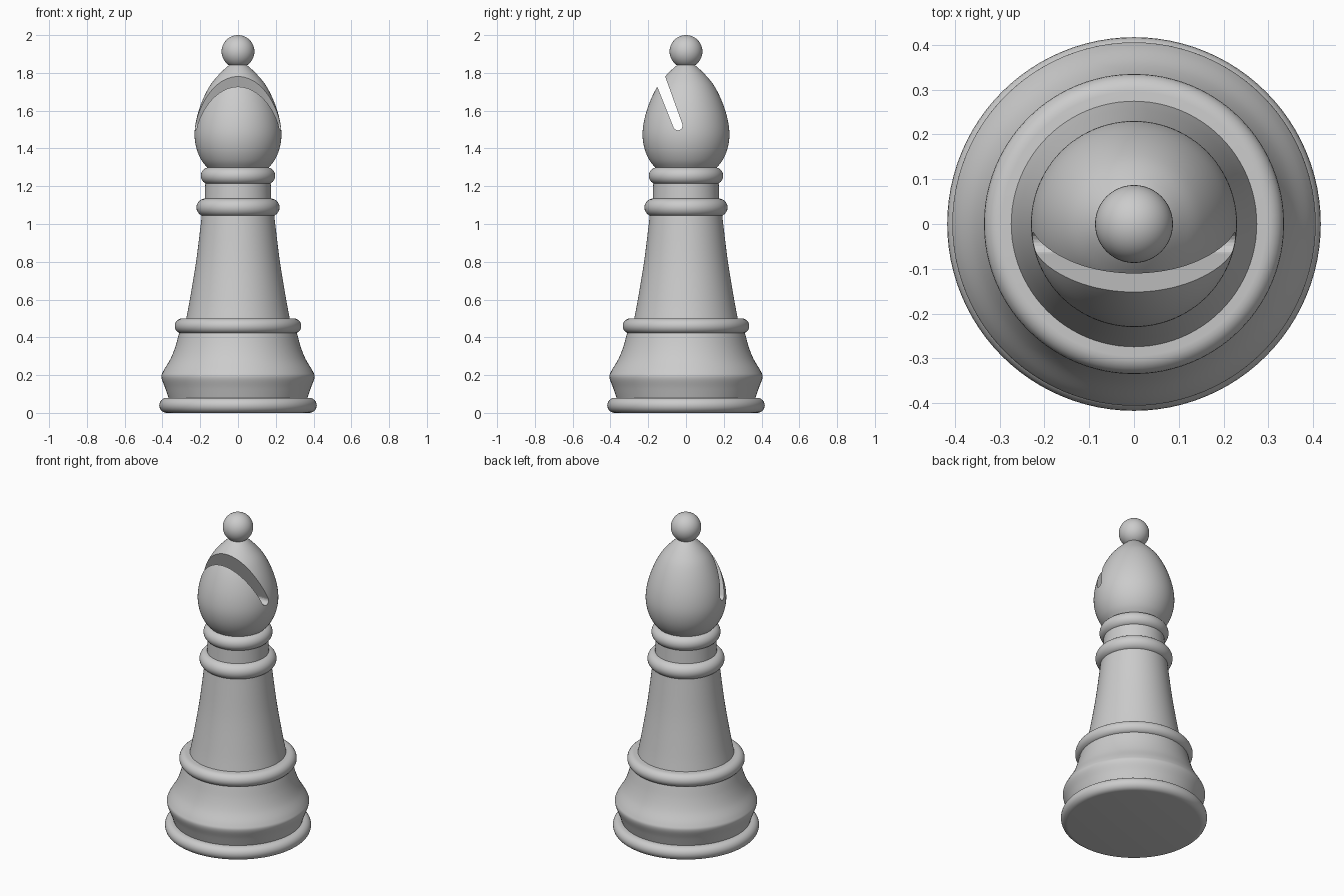
import bpy, bmesh, math
from mathutils import Vector

cube = bpy.data.objects.get("Cube")
if cube:
    bpy.data.objects.remove(cube, do_unlink=True)

SEGMENTS = 96

grey = bpy.data.materials.new("stone grey")
grey.use_nodes = True
colour = (0.6, 0.6, 0.6, 1)
grey.diffuse_color = colour
grey.node_tree.nodes["Principled BSDF"].inputs["Base Color"].default_value = colour


def add_object(name, bm):
    bmesh.ops.recalc_face_normals(bm, faces=bm.faces)
    mesh = bpy.data.meshes.new(name)
    bm.to_mesh(mesh)
    bm.free()
    mesh.materials.append(grey)
    obj = bpy.data.objects.new(name, mesh)
    bpy.context.collection.objects.link(obj)
    return obj


def shade(obj):
    bpy.ops.object.select_all(action='DESELECT')
    obj.select_set(True)
    bpy.context.view_layer.objects.active = obj
    bpy.ops.object.shade_smooth_by_angle(angle=math.radians(35))


def smooth_curve(points, steps=6):
    """Catmull-Rom curve through (radius, height) points."""
    p = [Vector(q) for q in points]
    p = [2 * p[0] - p[1]] + p + [2 * p[-1] - p[-2]]
    out = []
    for a, b, c, d in zip(p, p[1:], p[2:], p[3:]):
        for i in range(steps):
            t = i / steps
            out.append(0.5 * (2 * b + (c - a) * t + (2 * a - 5 * b + 4 * c - d) * t ** 2
                              + (3 * b - a - 3 * c + d) * t ** 3))
    return out + [p[-2]]


def lathe(name, profile):
    """Closed solid turned about z from a bottom-to-top profile."""
    bm = bmesh.new()
    rings = []
    for r, z in profile:
        rings.append([bm.verts.new((r * math.cos(a), r * math.sin(a), z))
                      for a in (math.tau * i / SEGMENTS for i in range(SEGMENTS))])
    for low, high in zip(rings, rings[1:]):
        for i in range(SEGMENTS):
            j = (i + 1) % SEGMENTS
            bm.faces.new((low[i], low[j], high[j], high[i]))
    bm.faces.new(rings[0][::-1])
    bm.faces.new(rings[-1])
    obj = add_object(name, bm)
    shade(obj)
    return obj


def bead(name, radius, bottom, top):
    """Disc with a half-round rim."""
    h = (top - bottom) / 2
    angles = [math.pi * (i / 12 - 0.5) for i in range(13)]
    return lathe(name, [(radius - h + h * math.cos(a), bottom + h + h * math.sin(a))
                        for a in angles])


# Foot, plinth and stem
bead("foot", 0.417, 0, 0.08)
lathe("plinth", smooth_curve([(0.365, 0.07), (0.385, 0.13), (0.405, 0.187), (0.396, 0.22),
                              (0.358, 0.285), (0.332, 0.35), (0.31, 0.43)]))
bead("plinth_ring", 0.335, 0.42, 0.5)
lathe("stem", smooth_curve([(0.276, 0.49), (0.255, 0.6), (0.222, 0.8),
                            (0.197, 1.0), (0.188, 1.08)]))

# Collar
bead("lower_collar", 0.22, 1.04, 1.135)
lathe("neck", [(0.177, 1.1), (0.172, 1.25)])
bead("upper_collar", 0.197, 1.21, 1.3)

# Head
head = lathe("head", smooth_curve([(0.15, 1.285), (0.192, 1.335), (0.22, 1.4), (0.23, 1.475),
                                   (0.219, 1.56), (0.19, 1.65), (0.15, 1.73),
                                   (0.105, 1.787), (0.055, 1.835), (0.02, 1.86)]))

# Slanted slot cut across the front of the head, with a rounded bottom
centre = Vector((0, -0.043, 1.521))
up = Vector((0, -0.355, 0.935))
side = Vector((0, 0.935, 0.355))
outline = [centre + 0.025 * (side * math.cos(a) - up * math.sin(a))
           for a in (math.pi * i / 10 for i in range(11))]
outline += [centre + up * 0.5 - side * 0.033, centre + up * 0.5 + side * 0.033]
bm = bmesh.new()
face = bm.faces.new([bm.verts.new(p - Vector((0.4, 0, 0))) for p in outline])
extruded = bmesh.ops.extrude_face_region(bm, geom=[face])["geom"]
bmesh.ops.translate(bm, vec=(0.8, 0, 0),
                    verts=[v for v in extruded if isinstance(v, bmesh.types.BMVert)])
cutter = add_object("slot_cutter", bm)
cut = head.modifiers.new("slot", 'BOOLEAN')
cut.operation = 'DIFFERENCE'
cut.solver = 'EXACT'
cut.object = cutter
bpy.ops.object.select_all(action='DESELECT')
head.select_set(True)
bpy.context.view_layer.objects.active = head
bpy.ops.object.modifier_apply(modifier=cut.name)
bpy.data.objects.remove(cutter, do_unlink=True)
shade(head)

# Ball on top
bpy.ops.mesh.primitive_uv_sphere_add(segments=48, ring_count=24, radius=0.087,
                                     location=(0, 0, 1.913))
ball = bpy.context.object
ball.name = "finial_ball"
ball.data.materials.append(grey)
shade(ball)
